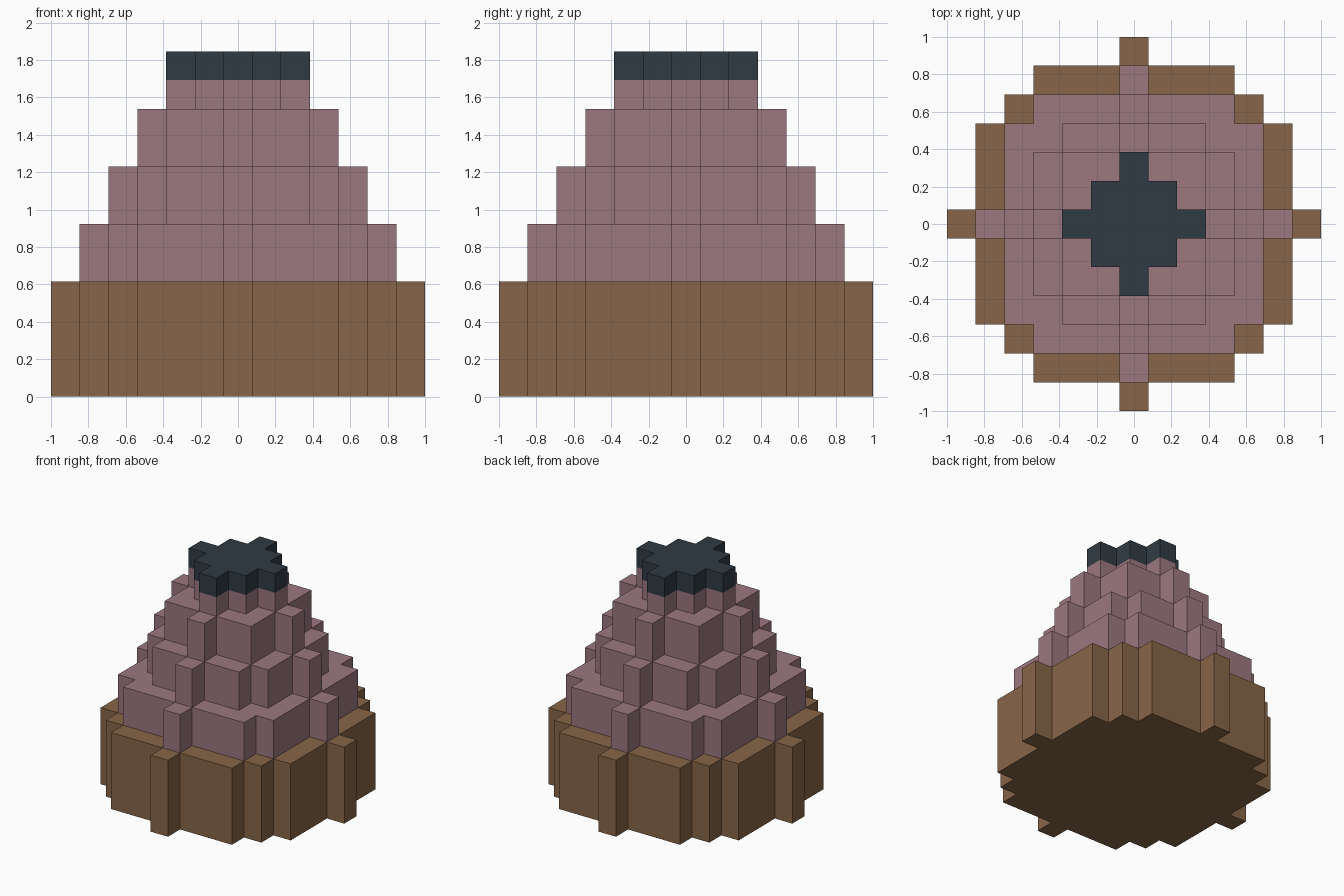
import bpy, bmesh
from math import isqrt

if "Cube" in bpy.data.objects:
    bpy.data.objects.remove(bpy.data.objects["Cube"])

U = 2 / 13  # one block


def material(name, rgb):
    m = bpy.data.materials.new(name)
    linear = [((c / 255 + 0.055) / 1.055) ** 2.4 for c in rgb]
    m.diffuse_color = (*linear, 1)
    m.use_nodes = True
    m.node_tree.nodes["Principled BSDF"].inputs["Base Color"].default_value = m.diffuse_color
    return m


def disc_outline(r):
    """Blocky circle of radius r blocks: one stepped quarter, turned four times."""
    w = [isqrt(r * r - y * y) for y in range(r + 1)]
    quarter = []
    for y in range(1, r + 1):
        if w[y] != w[y - 1]:
            quarter += [(w[y - 1] + 0.5, y - 0.5), (w[y] + 0.5, y - 0.5)]
    quarter.append((0.5, r + 0.5))
    points = []
    for _ in range(4):
        points += quarter
        quarter = [(-y, x) for x, y in quarter]
    return points


def stepped_part(name, tiers, mat):
    """Stack of blocky discs, each tier = (radius, bottom, top) in blocks."""
    bm = bmesh.new()
    for r, z0, z1 in tiers:
        face = bm.faces.new([bm.verts.new((x * U, y * U, z0 * U))
                             for x, y in disc_outline(r)])
        ext = bmesh.ops.extrude_face_region(bm, geom=[face], use_keep_orig=True)
        top = [g for g in ext["geom"] if isinstance(g, bmesh.types.BMVert)]
        bmesh.ops.translate(bm, verts=top, vec=(0, 0, (z1 - z0) * U))
    bmesh.ops.recalc_face_normals(bm, faces=bm.faces)
    mesh = bpy.data.meshes.new(name)
    bm.to_mesh(mesh)
    bm.free()
    mesh.materials.append(mat)
    obj = bpy.data.objects.new(name, mesh)
    bpy.context.collection.objects.link(obj)


# Wide brown base
stepped_part("base", [(6, 0, 4)], material("brown", (135, 101, 72)))

# Pink body narrowing in four tiers
stepped_part("stepped_body", [(5, 4, 6), (4, 6, 8), (3, 8, 10), (2, 10, 11)],
             material("dusty_pink", (156, 120, 128)))

# Dark cap
stepped_part("cap", [(2, 11, 12)], material("dark_slate", (48, 59, 68)))
